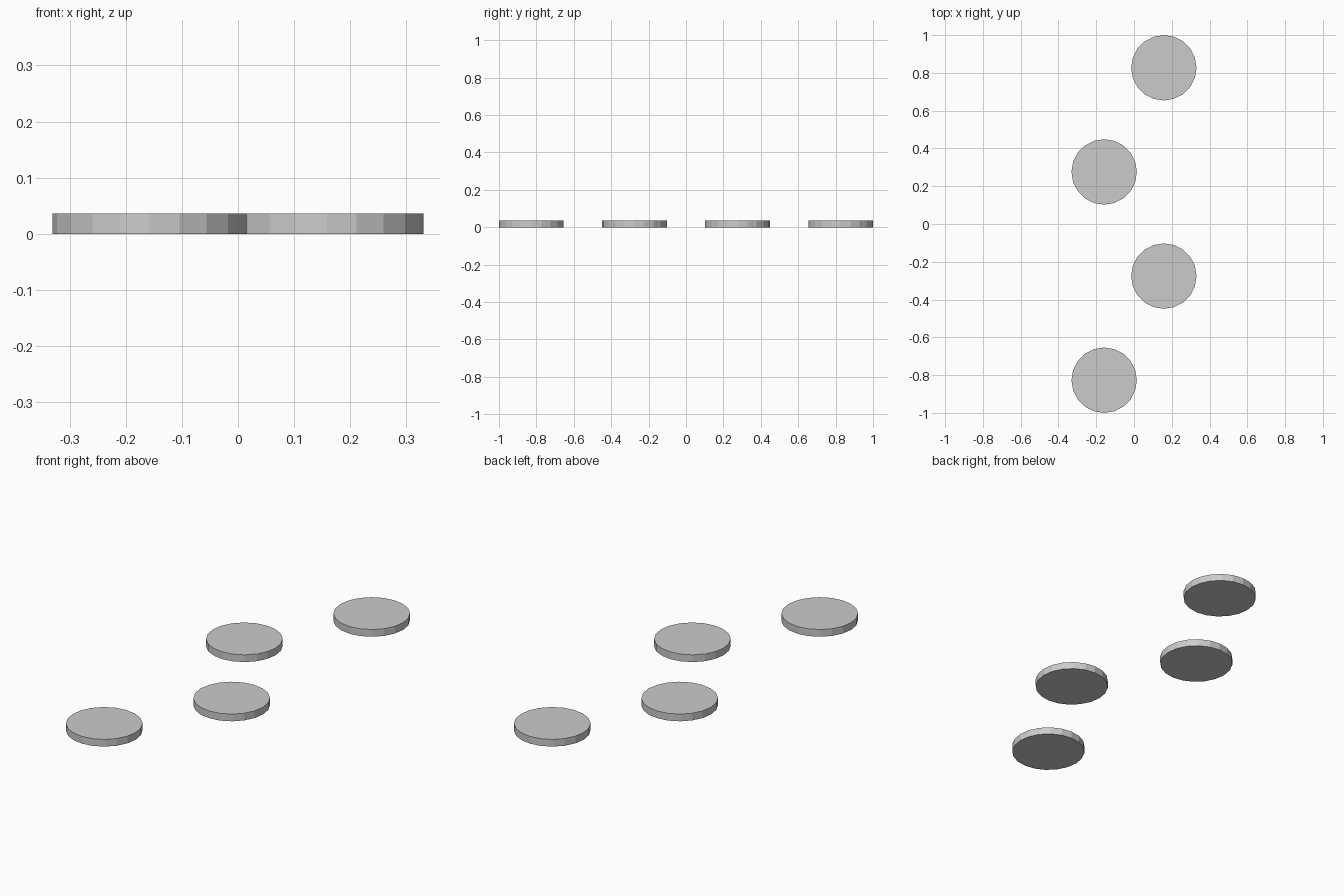
import bpy

if "Cube" in bpy.data.objects:
    bpy.data.objects.remove(bpy.data.objects["Cube"])

RADIUS, HEIGHT, SIDES = 0.173, 0.036, 20
OFFSET_X, SPACING_Y = 0.158, 0.5513


def stepping_disc(index):
    # Flat disc, placed alternately left and right along the path
    x = OFFSET_X if index % 2 else -OFFSET_X
    y = (index - 1.5) * SPACING_Y
    # Rotated a quarter turn multiple, so corners lie on the x and y axes
    bpy.ops.mesh.primitive_cylinder_add(
        vertices=SIDES, radius=RADIUS, depth=HEIGHT,
        location=(x, y, HEIGHT / 2))
    bpy.context.object.name = f"stepping_disc_{index + 1}"


# Row of four staggered discs, front to back
for i in range(4):
    stepping_disc(i)
